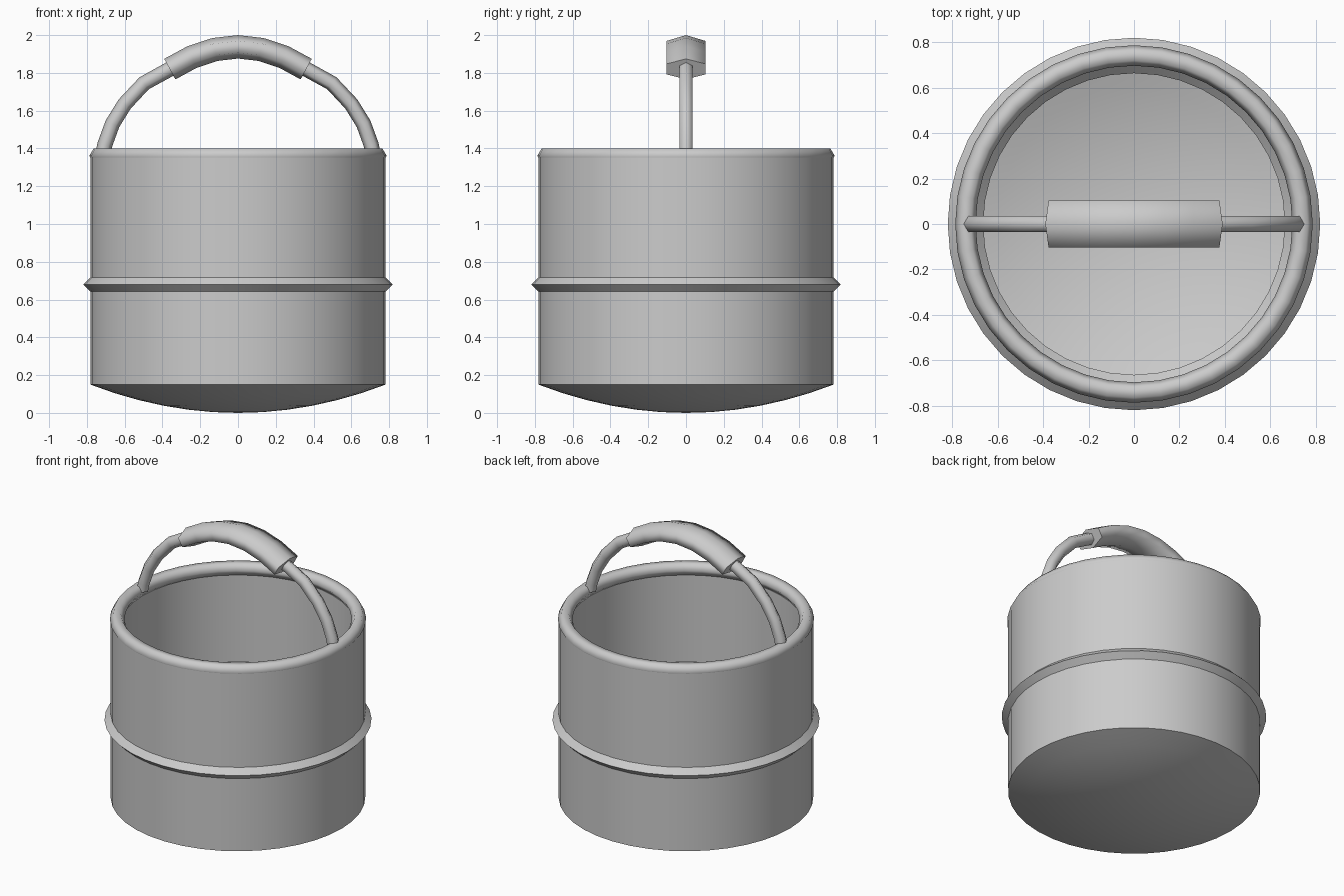
import bpy, math
from mathutils import Vector

if "Cube" in bpy.data.objects:
    bpy.data.objects.remove(bpy.data.objects["Cube"])

SIDES = 40


def finish(name, verts, faces, angle=35):
    me = bpy.data.meshes.new(name)
    me.from_pydata(verts, [], faces)
    me.update()
    ob = bpy.data.objects.new(name, me)
    bpy.context.collection.objects.link(ob)
    bpy.ops.object.select_all(action='DESELECT')
    ob.select_set(True)
    bpy.context.view_layer.objects.active = ob
    bpy.ops.object.mode_set(mode='EDIT')
    bpy.ops.mesh.select_all(action='SELECT')
    bpy.ops.mesh.remove_doubles(threshold=0.0005)
    bpy.ops.mesh.normals_make_consistent(inside=False)
    bpy.ops.object.mode_set(mode='OBJECT')
    bpy.ops.object.shade_smooth_by_angle(angle=math.radians(angle))
    return ob


def lathe(name, profile, closed=False, angle=35):
    # spin an (r, z) profile round the z axis
    n = len(profile)
    verts = []
    for i in range(SIDES):
        a = 2 * math.pi * i / SIDES
        verts += [(r * math.cos(a), r * math.sin(a), z) for r, z in profile]
    faces = []
    for i in range(SIDES):
        j = (i + 1) % SIDES
        for k in range(n if closed else n - 1):
            m = (k + 1) % n
            faces.append((i * n + k, j * n + k, j * n + m, i * n + m))
    return finish(name, verts, faces, angle)


def ring(radius, z, minor, count):
    return [(radius + minor * math.cos(2 * math.pi * k / count),
             z + minor * math.sin(2 * math.pi * k / count)) for k in range(count)]


def sweep(name, path, width, height):
    # six-sided section along a path in the xz plane, one point outward
    pts = [Vector((x, 0, z)) for x, z in path]
    verts = []
    for i, p in enumerate(pts):
        t = (pts[min(i + 1, len(pts) - 1)] - pts[max(i - 1, 0)]).normalized()
        out = Vector((-t.z, 0, t.x))
        for k in range(6):
            a = math.pi * k / 3
            verts.append(p + out * height * math.cos(a) + Vector((0, width * math.sin(a), 0)))
    faces = [(i * 6 + k, i * 6 + (k + 1) % 6, i * 6 + 6 + (k + 1) % 6, i * 6 + 6 + k)
             for i in range(len(pts) - 1) for k in range(6)]
    last = 6 * (len(pts) - 1)
    faces += [tuple(range(6)), tuple(range(last, last + 6))]
    return finish(name, verts, faces, 80)


def dome(radius, z_edge, z_mid, steps=6):
    return [(radius * k / steps, z_mid + (z_edge - z_mid) * (k / steps) ** 2)
            for k in range(steps + 1)]


# bucket shell: domed base, straight walls, dished floor
lathe("bucket_body", dome(0.782, 0.15, 0.0) + [(0.782, 1.36), (0.72, 1.36)]
      + dome(0.72, 0.20, 0.06)[::-1])

# rolled rim, and angular hoop that shows on both sides of the wall
lathe("rim", ring(0.742, 1.361, 0.045, 6), True, 65)
lathe("middle_hoop", ring(0.742, 0.68, 0.078, 4), True)

# arched handle with a flattened grip over the middle
half = [(0.715, 1.37), (0.705, 1.42), (0.665, 1.53), (0.60, 1.635), (0.497, 1.745),
        (0.361, 1.82), (0.243, 1.884), (0.122, 1.924)]
arc = [(-x, z) for x, z in half] + [(0, 1.938)] + half[::-1]
sweep("handle", arc, 0.04, 0.04)
sweep("grip", arc[5:-5], 0.12, 0.062)
